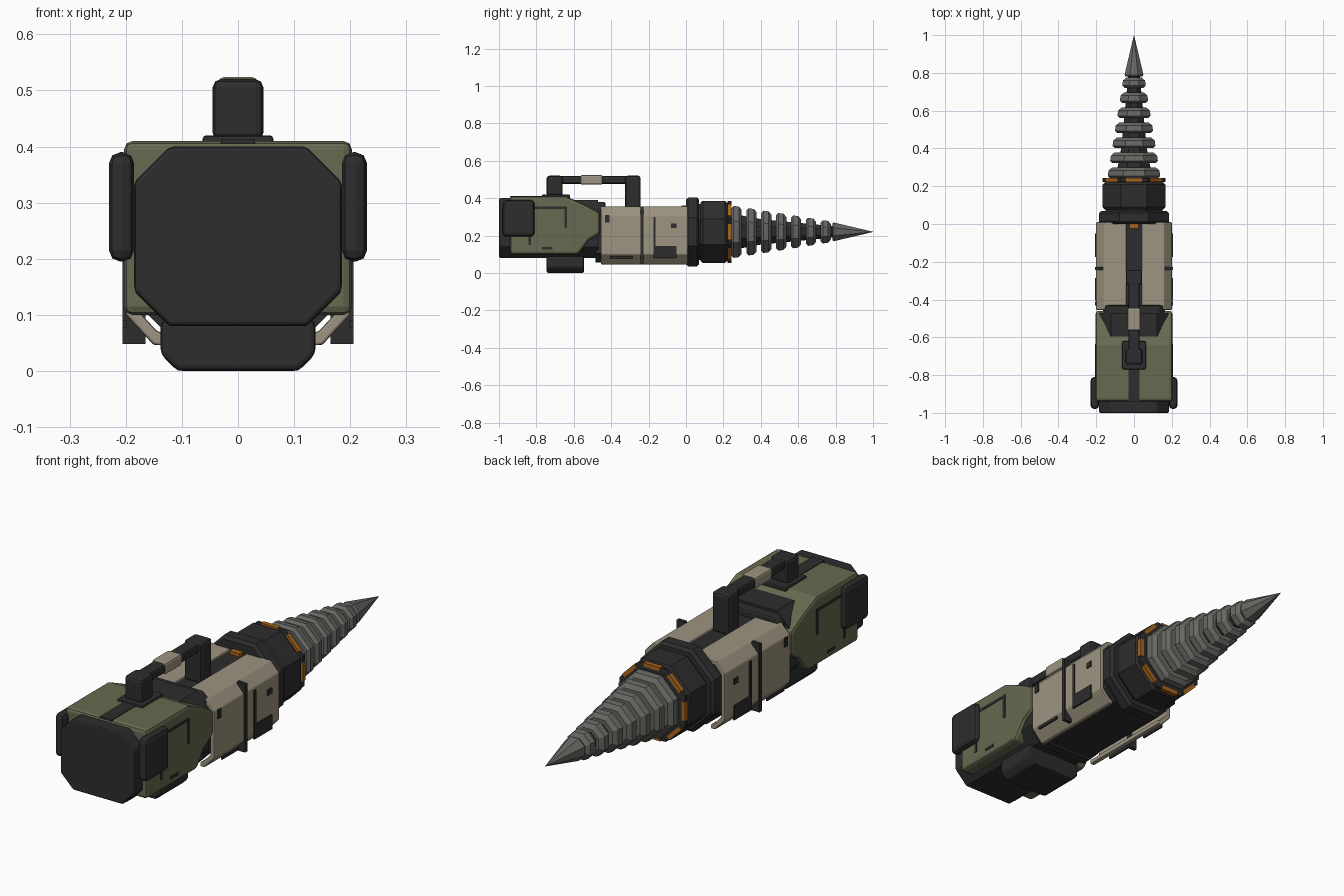
import bpy, bmesh, math
from mathutils import Vector

cube = bpy.data.objects.get("Cube")
if cube:
    bpy.data.objects.remove(cube, do_unlink=True)


def material(name, rgb):
    m = bpy.data.materials.new(name)
    m.use_nodes = True
    m.diffuse_color = (*rgb, 1)
    m.node_tree.nodes["Principled BSDF"].inputs["Base Color"].default_value = (*rgb, 1)
    return m


DARK = material("charcoal", (0.026, 0.026, 0.026))
GREEN = material("olive green", (0.135, 0.142, 0.08))
BEIGE = material("sand beige", (0.34, 0.295, 0.215))
STEEL = material("drill grey", (0.135, 0.135, 0.125))
ORANGE = material("burnt orange", (0.4, 0.13, 0.01))
CZ = 0.22  # height of the drill axis


def finish(name, bm, mat, bevel=0, mirror=False):
    bmesh.ops.recalc_face_normals(bm, faces=bm.faces)
    me = bpy.data.meshes.new(name)
    bm.to_mesh(me)
    bm.free()
    me.materials.append(mat)
    ob = bpy.data.objects.new(name, me)
    bpy.context.collection.objects.link(ob)
    if bevel:
        b = ob.modifiers.new("bevel", 'BEVEL')
        b.width, b.segments, b.limit_method = bevel, 2, 'ANGLE'
    if mirror:
        ob.modifiers.new("mirror", 'MIRROR')
    return ob


def prism(name, pts, axis, a, b, mat, bevel=0, mirror=False):
    """Extrude a profile along x (points are y, z) or along y (points are x, z)."""
    bm = bmesh.new()
    place = (lambda p: (a, p[0], p[1])) if axis == 'x' else (lambda p: (p[0], a, p[1]))
    face = bm.faces.new([bm.verts.new(place(p)) for p in pts])
    out = bmesh.ops.extrude_face_region(bm, geom=[face])
    verts = [g for g in out["geom"] if isinstance(g, bmesh.types.BMVert)]
    step = Vector((b - a, 0, 0)) if axis == 'x' else Vector((0, b - a, 0))
    bmesh.ops.translate(bm, verts=verts, vec=step)
    return finish(name, bm, mat, bevel, mirror)


def box(name, x, y, z, mat, bevel=0, mirror=False):
    return prism(name, [(x[0], z[0]), (x[1], z[0]), (x[1], z[1]), (x[0], z[1])],
                 'y', y[0], y[1], mat, bevel, mirror)


def chamfered(w, z0, z1, c):
    return [(-w, z0 + c), (-w + c, z0), (w - c, z0), (w, z0 + c),
            (w, z1 - c), (w - c, z1), (-w + c, z1), (-w, z1 - c)]


def lathe(name, profile, mat):
    """Eight-sided solid about the drill axis; profile holds (y, flat radius)."""
    bm = bmesh.new()
    rings = []
    for y, r in profile:
        k = r / math.cos(math.pi / 8)
        rings.append([bm.verts.new((k * math.cos(t), y, CZ + k * math.sin(t)))
                      for t in [(i + 0.5) * math.pi / 4 for i in range(8)]])
    for p, q in zip(rings, rings[1:]):
        for i in range(8):
            j = (i + 1) % 8
            bm.faces.new((p[i], p[j], q[j], q[i]))
    bm.faces.new(rings[0])
    bm.faces.new(rings[-1])
    bmesh.ops.remove_doubles(bm, verts=bm.verts, dist=1e-5)
    return finish(name, bm, mat)


# Rear housing: dark core with end cap, olive cover over it
prism("rear_core", chamfered(0.183, 0.08, 0.39, 0.06), 'y', -0.96, -0.47, DARK)
prism("rear_cap", chamfered(0.185, 0.08, 0.40, 0.063), 'y', -1.0, -0.935, DARK, 0.008)
cover = [(-0.94, 0.41), (-0.64, 0.41), (-0.53, 0.36), (-0.46, 0.32), (-0.46, 0.21),
         (-0.52, 0.175), (-0.575, 0.10), (-0.94, 0.10)]
prism("rear_cover", cover, 'x', -0.203, 0.203, GREEN, 0.015)
box("cover_top_strip", (-0.03, 0.03), (-0.94, -0.62), (0.405, 0.413), DARK)
box("rear_side_pad", (0.185, 0.23), (-0.98, -0.81), (0.195, 0.39), DARK, 0.02, True)
prism("bottom_block", [(-0.138, 0.09), (-0.138, 0.03), (-0.108, 0), (0.108, 0),
                       (0.138, 0.03), (0.138, 0.09)], 'y', -0.745, -0.545, DARK, 0.01)
prism("neck_hump", chamfered(0.16, 0.25, 0.38, 0.03), 'y', -0.55, -0.43, DARK, 0.01)
prism("neck_ring", chamfered(0.165, 0.055, 0.36, 0.05), 'y', -0.485, -0.44, DARK)

# Middle section: dark core, two beige half shells, a thin rib on each side
prism("middle_core", chamfered(0.165, 0.065, 0.345, 0.05), 'y', -0.47, 0.02, DARK)
shell = [(0.04, 0.355), (0.158, 0.355), (0.2, 0.31), (0.2, 0.10), (0.15, 0.046),
         (0.13, 0.046), (0.13, 0.066), (0.145, 0.072), (0.18, 0.11), (0.18, 0.3),
         (0.15, 0.335), (0.04, 0.335)]
prism("middle_shell", shell, 'y', -0.455, 0.01, BEIGE, 0.005, True)
box("side_rib", (0.165, 0.206), (-0.244, -0.228), (0.048, 0.355), DARK, 0, True)
box("top_marker", (-0.025, 0.025), (-0.025, 0.005), (0.34, 0.36), ORANGE)

# Thin side markings: y range, z range, face they lie on
marks = {
    "cover_line_level": ((-0.81, -0.635), (0.342, 0.355)),
    "cover_line_upright": ((-0.65, -0.635), (0.24, 0.355)),
    "cover_tick": ((-0.842, -0.828), (0.15, 0.2)),
    "cover_dash": ((-0.77, -0.715), (0.127, 0.14)),
    "shell_notch": ((-0.432, -0.41), (0.27, 0.31)),
    "shell_dash": ((-0.405, -0.285), (0.077, 0.09)),
    "shell_line": ((-0.175, -0.162), (0.08, 0.3)),
    "shell_panel": ((-0.175, -0.05), (0.08, 0.145)),
    "shell_square": ((-0.08, -0.05), (0.24, 0.265)),
}
for name, (y, z) in marks.items():
    box(name, (0.198, 0.2055), y, z, DARK, 0, True)

# Carrying handle
box("handle_base", (-0.063, 0.063), (-0.77, -0.62), (0.4, 0.42), DARK, 0.006)
box("handle_rear_post", (-0.045, 0.045), (-0.745, -0.66), (0.41, 0.52), DARK, 0.014)
box("handle_front_post", (-0.043, 0.043), (-0.325, -0.243), (0.34, 0.52), DARK, 0.012)
box("handle_bar", (-0.03, 0.03), (-0.7, -0.28), (0.477, 0.519), DARK, 0.01)
box("handle_grip", (-0.035, 0.035), (-0.565, -0.445), (0.472, 0.524), BEIGE, 0.01)

# Octagonal collars and orange-edged flange
lathe("rear_collar", [(0.0, 0.172), (0.012, 0.185), (0.058, 0.185), (0.07, 0.172)], DARK)
lathe("collar_gap", [(0.06, 0.15), (0.09, 0.15)], DARK)
lathe("front_collar", [(0.078, 0.157), (0.09, 0.166), (0.208, 0.166), (0.224, 0.152)], DARK)
lathe("flange", [(0.22, 0.15), (0.226, 0.163), (0.24, 0.163), (0.242, 0.15)], DARK)
for i in range(8):
    ob = box("flange_insert", (-0.042, 0.042), (0.223, 0.2435), (0.148, 0.166), ORANGE)
    ob.location.z = CZ
    ob.rotation_euler.y = i * math.pi / 4

# Drill: tapered core, stepped rings and pointed tip
lathe("drill_core", [(0.23, 0.1), (0.4, 0.068), (0.79, 0.03)], DARK)
for i in range(7):
    y, r = 0.243 + 0.0795 * i, 0.139 - 0.0128 * i
    lathe("drill_ring", [(y, r - 0.012), (y + 0.012, r), (y + 0.04, r - 0.004),
                         (y + 0.055, r - 0.022)], STEEL)
lathe("drill_tip", [(0.782, 0.045), (0.79, 0.05), (1.0, 0.0005)], STEEL)
